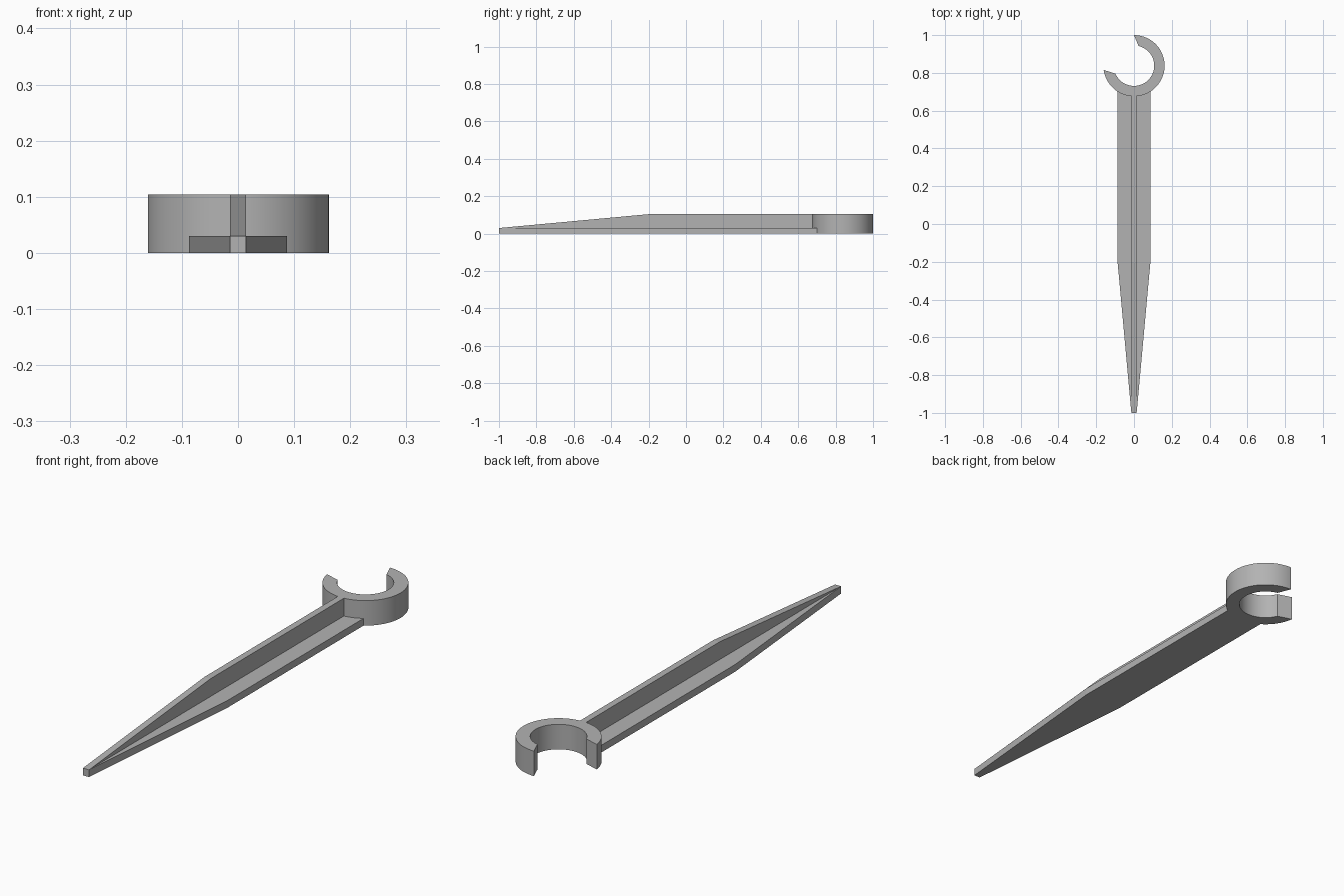
import bpy
import bmesh
import math

cube = bpy.data.objects.get("Cube")
if cube:
    bpy.data.objects.remove(cube)

HEIGHT = 0.104
FLANGE = 0.03
RIB = 0.014
HALF = 0.087
RING_Y = 0.838
OUTER, INNER = 0.162, 0.107

grey = bpy.data.materials.new("plain grey")
grey.use_nodes = True
colour = (0.45, 0.45, 0.45, 1)
grey.diffuse_color = colour
grey.node_tree.nodes["Principled BSDF"].inputs["Base Color"].default_value = colour


def prism(name, outline, offset):
    """Extrude a closed 3D outline along an offset vector."""
    bm = bmesh.new()
    face = bm.faces.new([bm.verts.new(p) for p in outline])
    out = bmesh.ops.extrude_face_region(bm, geom=[face])
    verts = [v for v in out["geom"] if isinstance(v, bmesh.types.BMVert)]
    bmesh.ops.translate(bm, verts=verts, vec=offset)
    bmesh.ops.recalc_face_normals(bm, faces=bm.faces)
    mesh = bpy.data.meshes.new(name)
    bm.to_mesh(mesh)
    bm.free()
    mesh.materials.append(grey)
    obj = bpy.data.objects.new(name, mesh)
    bpy.context.collection.objects.link(obj)
    return obj


def arc(radius, start, end, steps):
    """Points on a circle around the ring centre, angles in degrees."""
    angles = [math.radians(start + (end - start) * i / steps) for i in range(steps + 1)]
    return [(radius * math.cos(a), RING_Y + radius * math.sin(a), 0) for a in angles]


# Open ring, its gap widening inwards
ring = prism("open_ring", arc(OUTER, -172, 90, 64) + arc(INNER, 77, -157, 56),
             (0, 0, HEIGHT))
bpy.ops.object.select_all(action="DESELECT")
ring.select_set(True)
bpy.context.view_layer.objects.active = ring
bpy.ops.object.shade_smooth_by_angle(angle=math.radians(20))

# Flat tapered blade, its end following the ring wall
seat = OUTER - 0.002
spread = math.degrees(math.asin(HALF / seat))
blade = [(-HALF, -0.2, 0), (-RIB, -1, 0), (RIB, -1, 0), (HALF, -0.2, 0)]
prism("blade", blade + arc(seat, -90 + spread, -90 - spread, 16), (0, 0, FLANGE))

# Upright rib along the middle, sloping down to the tip
rib = [(-1, 0), (-1, FLANGE), (-0.2, HEIGHT), (0.69, HEIGHT), (0.69, 0)]
prism("centre_rib", [(-RIB, y, z) for y, z in rib], (2 * RIB, 0, 0))
